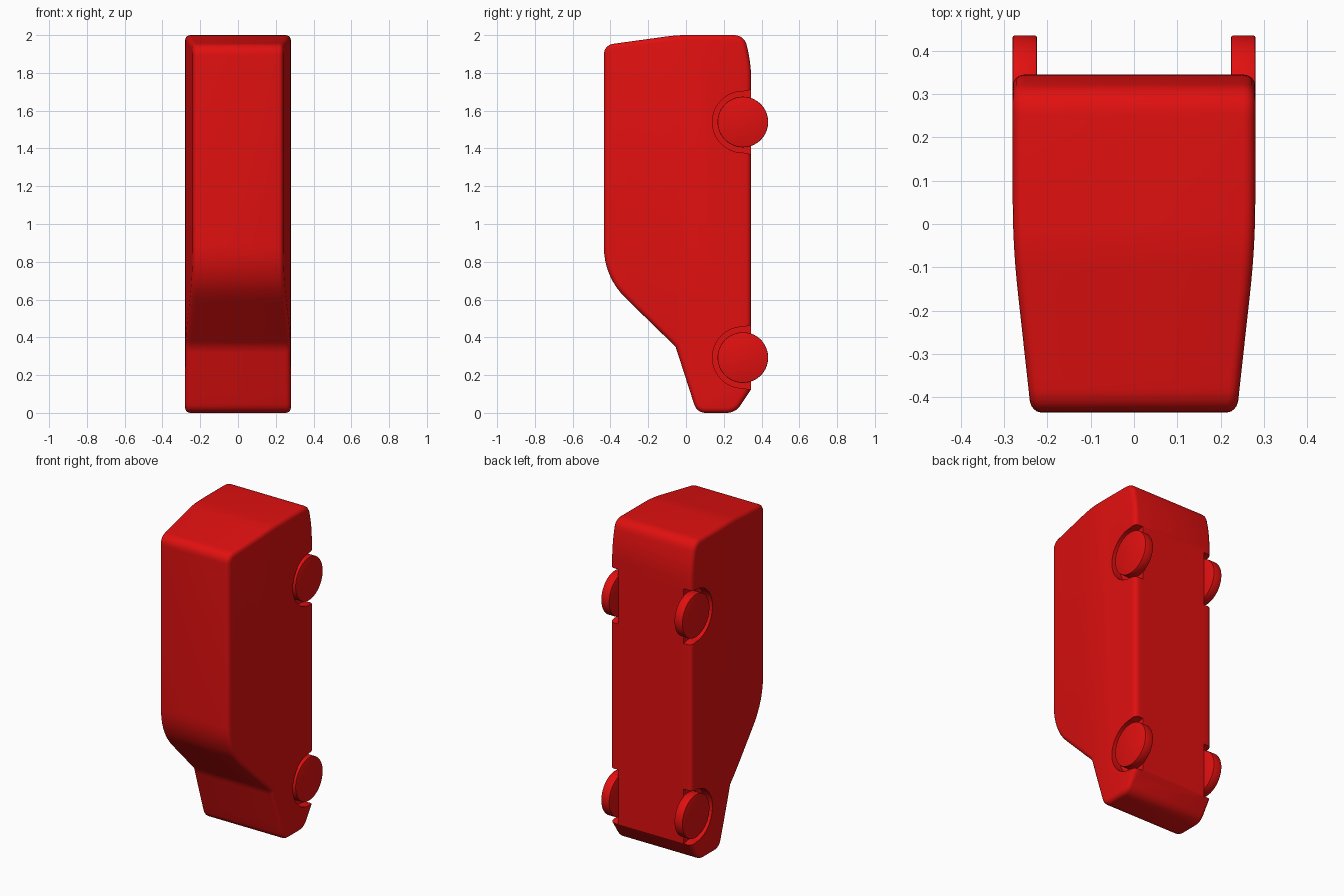
import bpy, bmesh
from math import sin, cos, pi
from mathutils import Vector

if "Cube" in bpy.data.objects:
    bpy.data.objects.remove(bpy.data.objects["Cube"])

red = bpy.data.materials.new("red_paint")
red.diffuse_color = (0.75, 0.005, 0.005, 1)
red.use_nodes = True
red.node_tree.nodes["Principled BSDF"].inputs["Base Color"].default_value = red.diffuse_color


def fillet(corners, n=8):
    """Round each (y, z, trim) corner of a closed profile."""
    out = []
    for i, (y, z, t) in enumerate(corners):
        p = Vector((y, z))
        if t == 0:
            out.append(p)
            continue
        a = p + (Vector(corners[i - 1][:2]) - p).normalized() * t
        b = p + (Vector(corners[(i + 1) % len(corners)][:2]) - p).normalized() * t
        out += [a * (1 - u) ** 2 + p * 2 * u * (1 - u) + b * u * u
                for u in (k / n for k in range(n + 1))]
    return out


def extrude_profile(points, x0, x1, bevel=0, segments=4):
    """Extrude a (y, z) profile along x and optionally round both rims."""
    bm = bmesh.new()
    rings = [[bm.verts.new((x, p[0], p[1])) for p in points] for x in (x0, x1)]
    caps = [bm.faces.new(r) for r in rings]
    n = len(points)
    for i in range(n):
        j = (i + 1) % n
        bm.faces.new((rings[0][i], rings[0][j], rings[1][j], rings[1][i]))
    bmesh.ops.recalc_face_normals(bm, faces=bm.faces[:])
    if bevel:
        rim = [e for c in caps for e in c.edges]
        bmesh.ops.bevel(bm, geom=rim, offset=bevel, segments=segments,
                        profile=0.5, affect='EDGES', clamp_overlap=False)
    return bm


def finish(bm, name):
    me = bpy.data.meshes.new(name)
    bmesh.ops.recalc_face_normals(bm, faces=bm.faces[:])
    bm.to_mesh(me)
    bm.free()
    ob = bpy.data.objects.new(name, me)
    bpy.context.collection.objects.link(ob)
    me.materials.append(red)
    return ob


def smooth(ob):
    bpy.ops.object.select_all(action='DESELECT')
    ob.select_set(True)
    bpy.context.view_layer.objects.active = ob
    bpy.ops.object.shade_smooth_by_angle(angle=0.5)


# Van body: side profile standing on its nose, narrowing towards the roof
profile = fillet([
    (-0.435, 1.947, 0.055), (-0.05, 2.0, 0.05), (0.31, 2.0, 0.06),
    (0.345, 1.84, 0.08), (0.345, 0.125, 0), (0.262, 0.0, 0.05),
    (0.058, 0.0, 0.05), (-0.055, 0.35, 0), (-0.435, 0.72, 0.165)])
bm = extrude_profile(profile, -0.28, 0.28, 0.027)
for k in range(14):
    bmesh.ops.bisect_plane(bm, geom=bm.verts[:] + bm.edges[:] + bm.faces[:],
                           plane_co=(0, 0.06 - k * 0.035, 0), plane_no=(0, 1, 0))
for v in bm.verts:
    d = max(0, 0.06 - v.co.y)
    inset = 0.25 * d * d if d < 0.2 else 0.01 + 0.11 * (d - 0.2)
    v.co.x *= 1 - inset / 0.28
body = finish(bm, "van_body")

# Wheels and wheel arch cutters
R = 0.134
arch = [(0.40, -0.18)] + [(0.3 + 0.16 * cos(a), 0.162 * sin(a)) for a in
        (-pi / 2 - pi * k / 32 for k in range(33))] + [(0.40, 0.18)]
disc = [(0.301 + R * cos(2 * pi * k / 64), R * sin(2 * pi * k / 64)) for k in range(64)]
for end, z in (("front", 0.293), ("rear", 1.54)):
    for side, s in (("left", 1), ("right", -1)):
        cut = finish(extrude_profile([(y, h + z) for y, h in arch], s * 0.225, s * 0.32),
                     f"{end}_{side}_arch_cutter")
        cut.hide_render = True
        cut.hide_set(True)
        cut.display_type = 'WIRE'
        m = body.modifiers.new("arch", 'BOOLEAN')
        m.object, m.operation, m.solver = cut, 'DIFFERENCE', 'EXACT'
        wheel = finish(extrude_profile([(y, h + z) for y, h in disc],
                                       s * 0.224, s * 0.28, 0.004, 2), f"{end}_{side}_wheel")
        smooth(wheel)
smooth(body)
